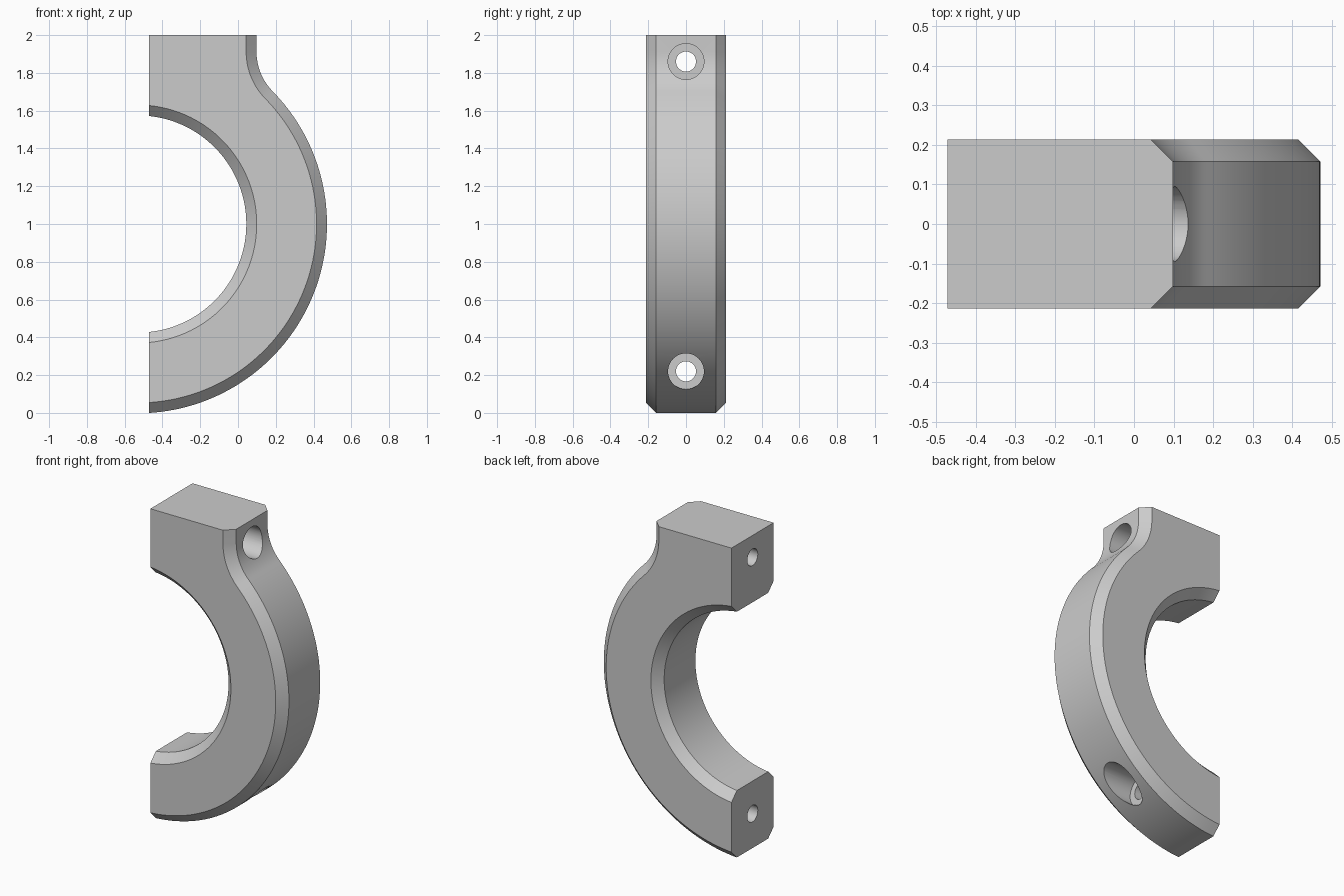
import bpy, bmesh, math

cube = bpy.data.objects.get("Cube")
if cube:
    bpy.data.objects.remove(cube, do_unlink=True)

# Main dimensions
CX, CZ = -0.531, 1.0          # ring centre
R_OUT, R_IN = 1.002, 0.575    # ring radii
FACE_X = -0.471               # flat mating face
TOP_Z = 2.0
BLOCK_X = 0.098               # outer side of the top lug
FILLET = 0.3
HALF_Y, CHAMFER = 0.213, 0.055
STEPS = 72

steel = bpy.data.materials.new("plain grey")
steel.use_nodes = True
grey = (0.6, 0.6, 0.6, 1)
steel.diffuse_color = grey
steel.node_tree.nodes["Principled BSDF"].inputs["Base Color"].default_value = grey


def arc(cx, cz, r, a0, a1, n):
    return [(cx + r * math.cos(a0 + (a1 - a0) * i / n),
             cz + r * math.sin(a0 + (a1 - a0) * i / n)) for i in range(n + 1)]


def profile(inset):
    """Clamp outline with its curved edges pulled inward by inset."""
    r_out, r_in = R_OUT - inset, R_IN + inset
    end_out = math.acos((FACE_X - CX) / r_out)
    end_in = math.acos((FACE_X - CX) / r_in)
    # fillet centre touches the lug side and the outer ring
    fx = BLOCK_X + FILLET
    fz = CZ + math.sqrt((R_OUT + FILLET) ** 2 - (fx - CX) ** 2)
    meet = math.atan2(fz - CZ, fx - CX)
    pts = arc(CX, CZ, r_out, -end_out, meet, STEPS)
    pts += arc(fx, fz, FILLET + inset, meet + math.pi, math.pi, 16)[1:]
    pts += [(BLOCK_X - inset, TOP_Z), (FACE_X, TOP_Z)]
    pts += arc(CX, CZ, r_in, end_in, -end_in, STEPS)
    return pts


def loft(name, loops):
    """Closed solid through matching loops of points."""
    bm = bmesh.new()
    rings = [[bm.verts.new(p) for p in loop] for loop in loops]
    n = len(rings[0])
    for a, b in zip(rings, rings[1:]):
        for i in range(n):
            j = (i + 1) % n
            bm.faces.new((a[i], a[j], b[j], b[i]))
    bm.faces.new(rings[0])
    bm.faces.new(rings[-1])
    bmesh.ops.recalc_face_normals(bm, faces=bm.faces)
    mesh = bpy.data.meshes.new(name)
    bm.to_mesh(mesh)
    bm.free()
    mesh.materials.append(steel)
    obj = bpy.data.objects.new(name, mesh)
    bpy.context.collection.objects.link(obj)
    return obj


# Chamfered half ring with lug
levels = [(-HALF_Y, CHAMFER), (CHAMFER - HALF_Y, 0),
          (HALF_Y - CHAMFER, 0), (HALF_Y, CHAMFER)]
clamp = loft("clamp_half", [[(x, y, z) for x, z in profile(c)] for y, c in levels])
bpy.context.view_layer.objects.active = clamp
clamp.select_set(True)

# Counterbored bolt holes
SEAT_X = -0.05
steps = [(-0.7, 0.053), (SEAT_X, 0.053), (SEAT_X, 0.095), (0.7, 0.095)]
for label, hole_z in (("upper", 1.86), ("lower", 0.22)):
    cutter = loft(label + "_bolt_cutter",
                  [[(x, y, z) for y, z in arc(0, hole_z, r, 0, math.tau, 48)[:-1]]
                   for x, r in steps])
    cutter.hide_render = True
    mod = clamp.modifiers.new(label + "_bolt_hole", 'BOOLEAN')
    mod.operation = 'DIFFERENCE'
    mod.solver = 'EXACT'
    mod.object = cutter
    bpy.ops.object.modifier_apply(modifier=mod.name)
    bpy.data.objects.remove(cutter, do_unlink=True)

bpy.ops.object.shade_smooth_by_angle(angle=math.radians(25))
